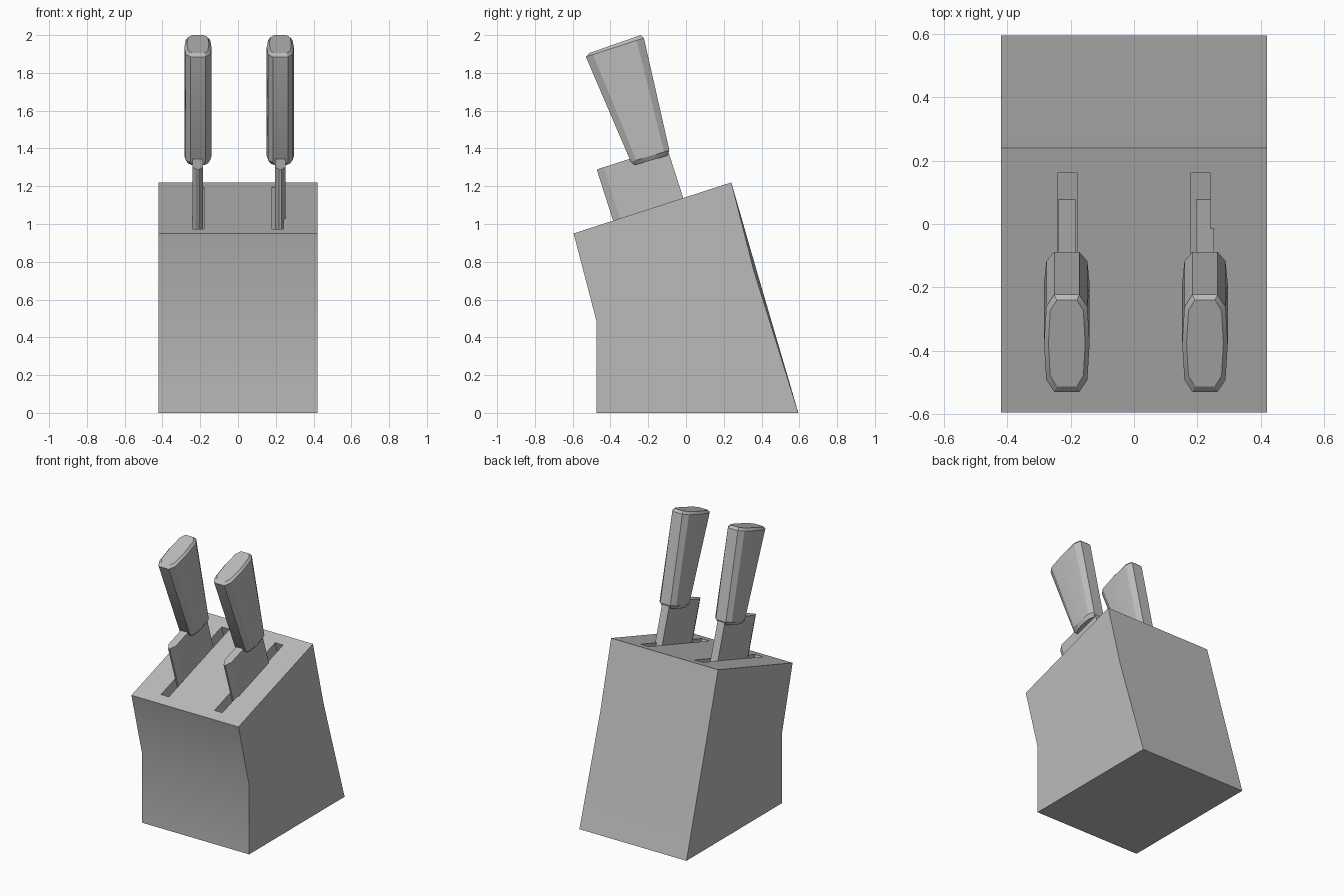
import bpy, bmesh
from mathutils import Vector

if "Cube" in bpy.data.objects:
    bpy.data.objects.remove(bpy.data.objects["Cube"])

grey = bpy.data.materials.new("plain grey")
grey.use_nodes = True
COLOUR = (0.5, 0.5, 0.5, 1)
grey.diffuse_color = COLOUR
grey.node_tree.nodes["Principled BSDF"].inputs["Base Color"].default_value = COLOUR

# Directions in the tilted frame of the block's top face
ALONG = Vector((0, 0.952, 0.306))
UP = Vector((0, -0.306, 0.952))
TOP_FRONT = Vector((0, -0.595, 0.95))


def tilted(x, along, up):
    return Vector((x, 0, 0)) + TOP_FRONT + ALONG * along + UP * up


def loft(name, rings, angle=0.5):
    """Solid skinned over equal-length rings of points."""
    bm = bmesh.new()
    loops = [[bm.verts.new(p) for p in ring] for ring in rings]
    n = len(loops[0])
    for a, b in zip(loops, loops[1:]):
        for i in range(n):
            j = (i + 1) % n
            bm.faces.new((a[i], a[j], b[j], b[i]))
    bm.faces.new(loops[0][::-1])
    bm.faces.new(loops[-1])
    bmesh.ops.recalc_face_normals(bm, faces=bm.faces)
    mesh = bpy.data.meshes.new(name)
    bm.to_mesh(mesh)
    bm.free()
    mesh.materials.append(grey)
    obj = bpy.data.objects.new(name, mesh)
    bpy.context.collection.objects.link(obj)
    bpy.ops.object.select_all(action="DESELECT")
    obj.select_set(True)
    bpy.context.view_layer.objects.active = obj
    if angle:
        bpy.ops.object.shade_smooth_by_angle(angle=angle)
    return obj


def block_ring(x, back_waist):
    profile = [(-0.475, 0), (0.595, 0), (back_waist, 0.75),
               (0.24, 1.22), (-0.595, 0.95), (-0.475, 0.49)]
    return [(x, y, z) for y, z in profile]


def handle_ring(x, front, back, half, chamfer):
    """Rounded-off octagon between a front and a back point."""
    front, back = Vector((x, *front)), Vector((x, *back))
    length = (back - front).length
    step = (back - front) / length
    side = [(0, 0.55), (chamfer, 0.9), (length / 2, 1),
            (length - chamfer, 0.9), (length, 0.55)]
    outline = [(t, w * half) for t, w in side]
    outline += [(t, -w) for t, w in reversed(outline)]
    return [front + step * t + Vector((w, 0, 0)) for t, w in outline]


# Block with a slightly hollowed back edge on one side
block = loft("block", [block_ring(-0.42, 0.375), block_ring(0.42, 0.36)])

for side, slot_x, knife_x in (("right", -0.21, -0.212), ("left", 0.21, 0.224)):
    # Slot sunk into the top face
    cutter = loft(side + "_slot_cutter", [
        [tilted(slot_x + sx * 0.031, t, up)
         for sx, t in ((-1, 0.08), (1, 0.08), (1, 0.795), (-1, 0.795))]
        for up in (-0.3, 0.1)], angle=0)
    cut = block.modifiers.new(side + "_slot", "BOOLEAN")
    cut.operation = "DIFFERENCE"
    cut.solver = "EXACT"
    cut.object = cutter
    bpy.context.view_layer.objects.active = block
    bpy.ops.object.modifier_apply(modifier=cut.name)
    bpy.data.objects.remove(cutter)

    # Blade with a bevelled cutting edge
    section = [(-0.006, 0.22), (0.006, 0.22), (0.028, 0.26),
               (0.028, 0.61), (-0.028, 0.61), (-0.028, 0.26)]
    loft(side + "_blade", [[tilted(knife_x + dx, t, up) for dx, t in section]
                           for up in (-0.3, 0.285)], angle=0)

    # Handle flaring towards a softened end
    loft(side + "_handle", [
        handle_ring(knife_x, (-0.272, 1.312), (-0.098, 1.362), 0.058, 0.03),
        handle_ring(knife_x, (-0.292, 1.33), (-0.088, 1.39), 0.072, 0.03),
        handle_ring(knife_x, (-0.53, 1.885), (-0.223, 1.985), 0.072, 0.04),
        handle_ring(knife_x, (-0.512, 1.905), (-0.24, 2.0), 0.058, 0.035),
    ])
